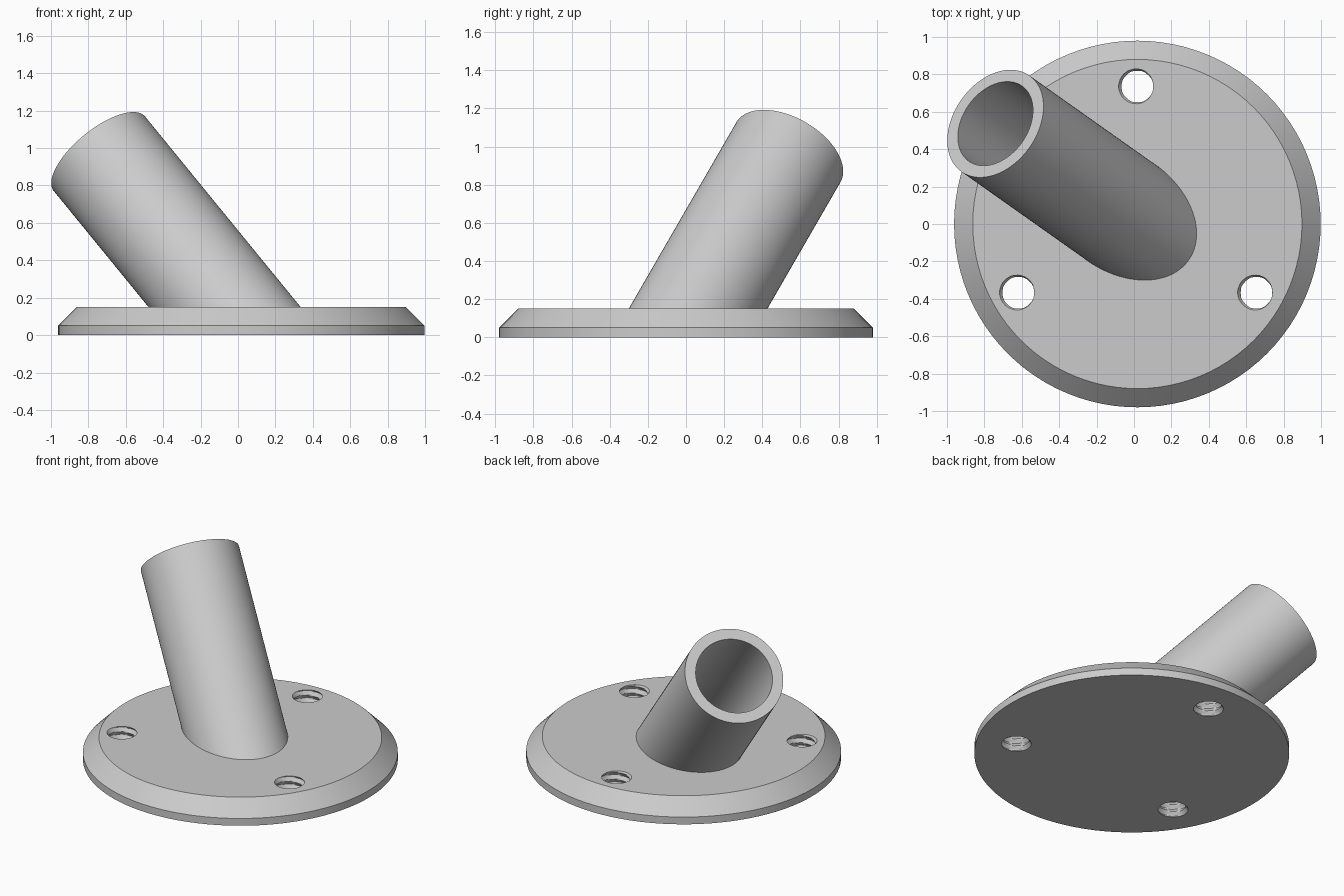
import bpy, bmesh, math
from mathutils import Vector

cube = bpy.data.objects.get("Cube")
if cube:
    bpy.data.objects.remove(cube, do_unlink=True)

CENTRE = Vector((0.018, 0, 0))
TOP = 0.15                      # height of the flange top
SEGMENTS = 96

grey = bpy.data.materials.new("light grey")
grey.use_nodes = True
colour = (0.6, 0.6, 0.6, 1)
grey.diffuse_color = colour
grey.node_tree.nodes["Principled BSDF"].inputs["Base Color"].default_value = colour


def circle(radius, z, n=SEGMENTS):
    return [Vector((radius * math.cos(math.tau * i / n),
                    radius * math.sin(math.tau * i / n), z)) for i in range(n)]


def loft(name, rings, caps=True, closed=False):
    """Skin a stack of equal-count rings into one mesh object."""
    bm = bmesh.new()
    rows = [[bm.verts.new(p) for p in ring] for ring in rings]
    pairs = list(zip(rows, rows[1:])) + ([(rows[-1], rows[0])] if closed else [])
    for low, high in pairs:
        for i in range(len(low)):
            j = (i + 1) % len(low)
            bm.faces.new((low[i], low[j], high[j], high[i]))
    if caps:
        bm.faces.new(rows[0][::-1])
        bm.faces.new(rows[-1])
    bmesh.ops.recalc_face_normals(bm, faces=bm.faces)
    mesh = bpy.data.meshes.new(name)
    bm.to_mesh(mesh)
    bm.free()
    mesh.materials.append(grey)
    obj = bpy.data.objects.new(name, mesh)
    bpy.context.collection.objects.link(obj)
    return obj


def activate(obj):
    bpy.ops.object.select_all(action='DESELECT')
    obj.select_set(True)
    bpy.context.view_layer.objects.active = obj


# Round flange with a chamfered upper edge
flange = loft("flange", [circle(0.98, 0), circle(0.98, 0.05), circle(0.88, TOP)])
flange.location = CENTRE


# Threaded screw holes: a helical ridge on each cutter
def thread_cutter(radius=0.084, depth=0.018, pitch=0.05, n=32, steps=8):
    rings = []
    for k in range(-steps // 2, int(TOP / pitch * steps) + steps // 2 + 1):
        ring = circle(1, 0, n)
        for i, p in enumerate(ring):
            phase = (k / steps - i / n) % 1
            r = radius + depth * (1 - abs(2 * phase - 1))
            ring[i] = Vector((p.x * r, p.y * r, k * pitch / steps + 0.001))
        rings.append(ring)
    return loft("hole_cutter", rings)


for i in range(3):
    angle = math.pi / 2 + i * math.tau / 3
    cutter = thread_cutter()
    cutter.hide_render = True
    cutter.location = CENTRE + 0.735 * Vector((math.cos(angle), math.sin(angle), 0))
    activate(flange)
    cut = flange.modifiers.new("screw_hole", 'BOOLEAN')
    cut.operation = 'DIFFERENCE'
    cut.solver = 'EXACT'
    cut.object = cutter
    bpy.ops.object.modifier_apply(modifier=cut.name)
    bpy.data.objects.remove(cutter, do_unlink=True)

# Slanted open tube, cut square at its mouth and level at the flange
axis = Vector((-math.sqrt(1 / 3), math.sqrt(1 / 6), math.sqrt(1 / 2)))
mouth = CENTRE + Vector((0, 0, 0.04)) + axis * 1.315
turn = axis.to_track_quat('Z', 'Y')


def mouth_ring(radius):
    return [mouth + turn @ p for p in circle(radius, 0)]


def foot_ring(radius):
    return [p - axis * ((p.z - TOP + 0.004) / axis.z) for p in mouth_ring(radius)]


tube = loft("slanted_tube", [foot_ring(0.315), mouth_ring(0.315),
                             mouth_ring(0.246), foot_ring(0.246)],
            caps=False, closed=True)

for obj in (flange, tube):
    activate(obj)
    bpy.ops.object.shade_smooth_by_angle(angle=math.radians(30))
